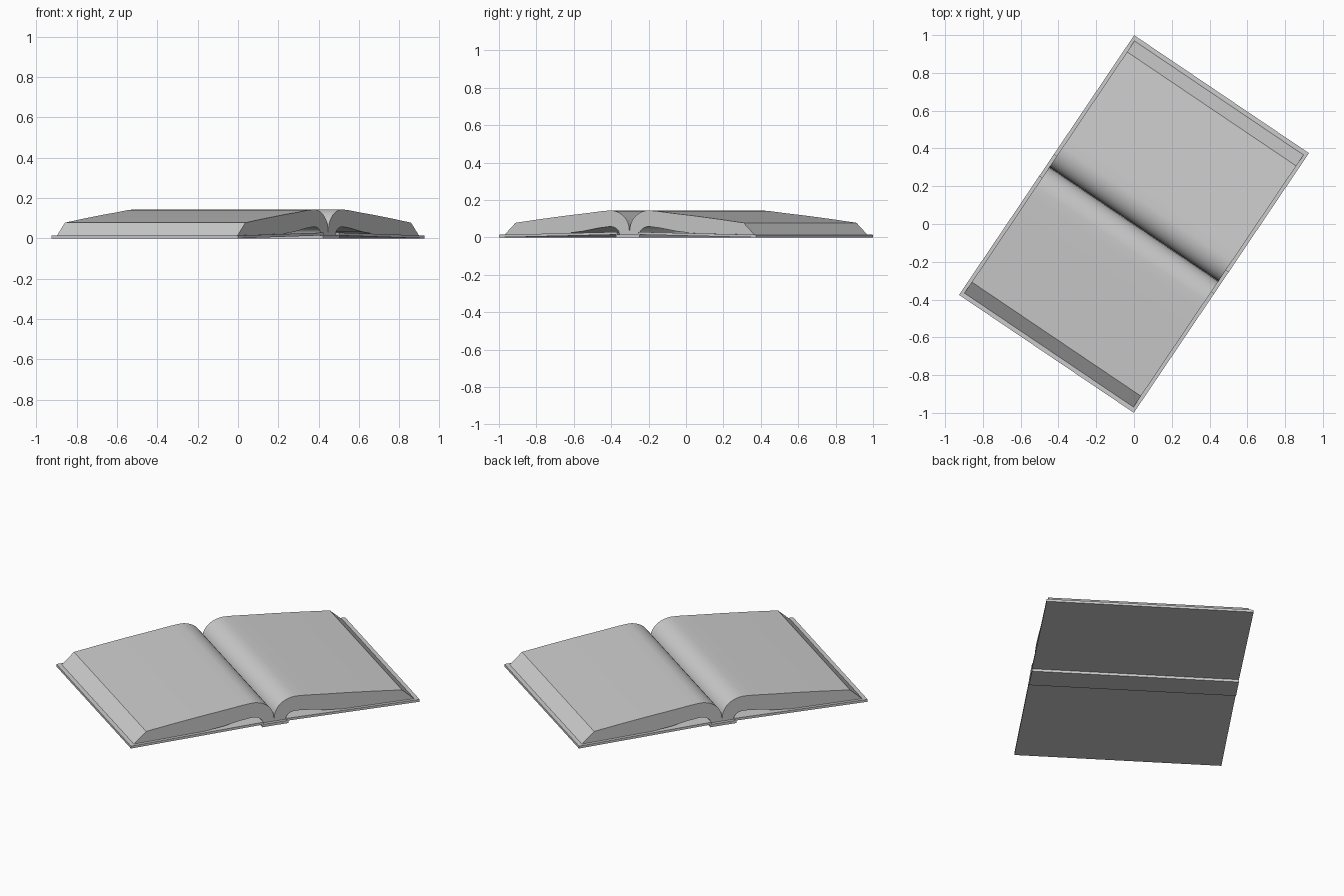
import bpy, bmesh, math
from mathutils import Matrix

cube = bpy.data.objects.get("Cube")
if cube:
    bpy.data.objects.remove(cube)

grey = bpy.data.materials.new("plain grey")
grey.use_nodes = True
grey.diffuse_color = (0.6, 0.6, 0.6, 1)
grey.node_tree.nodes["Principled BSDF"].inputs["Base Color"].default_value = (0.6, 0.6, 0.6, 1)

# The book lies turned: local x runs across the spread, local y along the spine
TURN = Matrix.Rotation(math.radians(56), 4, 'Z')


def extrude_profile(name, points, half_length, smooth=False):
    """Sweep an (x, z) outline along the spine direction."""
    bm = bmesh.new()
    face = bm.faces.new([bm.verts.new((x, -half_length, z)) for x, z in points])
    swept = bmesh.ops.extrude_face_region(bm, geom=[face])["geom"]
    moved = [v for v in swept if isinstance(v, bmesh.types.BMVert)]
    bmesh.ops.translate(bm, verts=moved, vec=(0, 2 * half_length, 0))
    bmesh.ops.recalc_face_normals(bm, faces=bm.faces)
    bm.transform(TURN)
    mesh = bpy.data.meshes.new(name)
    bm.to_mesh(mesh)
    bm.free()
    mesh.materials.append(grey)
    obj = bpy.data.objects.new(name, mesh)
    bpy.context.collection.objects.link(obj)
    if smooth:
        bpy.ops.object.select_all(action='DESELECT')
        bpy.context.view_layer.objects.active = obj
        obj.select_set(True)
        bpy.ops.object.shade_smooth_by_angle(angle=math.radians(30))
    return obj


def arc(cx, cz, rx, rz, start, end, steps):
    """Points on an ellipse between two angles in degrees."""
    angles = [math.radians(start + (end - start) * i / steps) for i in range(steps + 1)]
    return [(cx + rx * math.cos(a), cz + rz * math.sin(a)) for a in angles]


# Spine strip
extrude_profile("spine", [(-0.075, 0), (0.075, 0), (0.075, 0.016), (-0.075, 0.016)], 0.558)

# Cover boards, tilted up to rest on the spine
board = [(0.829, 0), (0.829, 0.014), (0.068, 0.029), (0.068, 0.015)]
# Page half: gutter curve, gentle slope, fore edge, then hollow underside
page = [(0, 0.03)]
page += arc(0.125, 0.04, 0.123, 0.104, 180, 90, 12)
page += [(0.18, 0.14), (0.28, 0.129), (0.42, 0.115), (0.58, 0.097), (0.735, 0.078)]
page += [(0.805, 0.0145), (0.4, 0.0225), (0.3, 0.033), (0.2, 0.05)]
page += arc(0.125, 0.016, 0.06, 0.042, 75, 180, 7)
page += [(0, 0.016)]

for side, s in (("left", 1), ("right", -1)):
    extrude_profile(side + "_cover", [(s * x, z) for x, z in board], 0.558)
    extrude_profile(side + "_pages", [(s * x, z) for x, z in page], 0.54, True)
